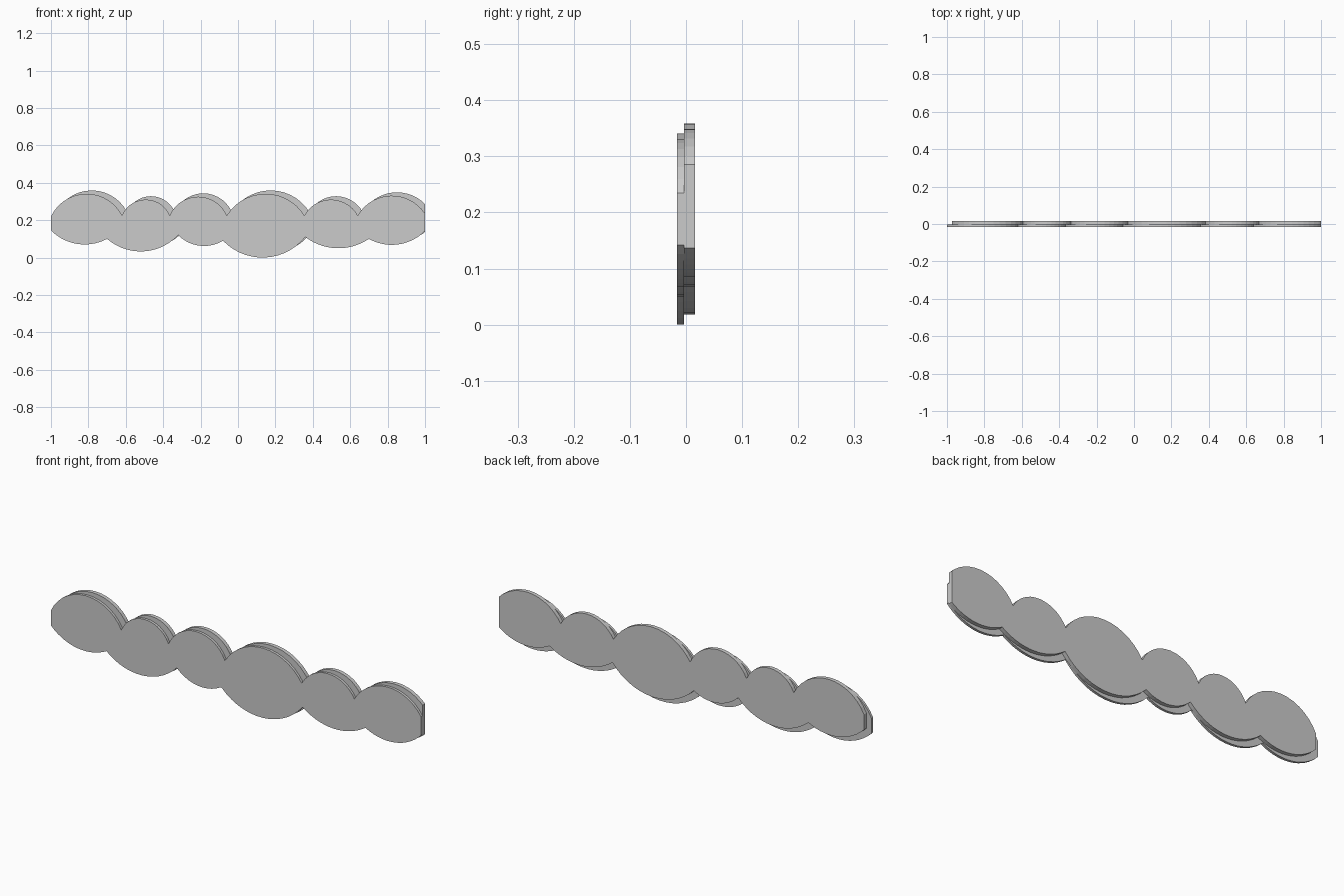
import bpy, bmesh, math
from mathutils import Vector

cube = bpy.data.objects.get("Cube")
if cube:
    bpy.data.objects.remove(cube, do_unlink=True)

grey = bpy.data.materials.new("light grey")
grey.use_nodes = True
grey.diffuse_color = (0.6, 0.6, 0.6, 1)
grey.node_tree.nodes["Principled BSDF"].inputs["Base Color"].default_value = grey.diffuse_color

# Scallops: cusp, crown, cusp, crown ... cusp
TOP = [(-1, .22), (-.81, .341), (-.62, .225), (-.485, .31), (-.365, .225), (-.2, .325),
       (-.06, .225), (.15, .341), (.355, .225), (.505, .31), (.64, .225), (.82, .331), (1, .235)]
BOTTOM = [(1, .142), (.825, .068), (.7, .1), (.53, .05), (.36, .11), (.125, 0),
          (-.08, .09), (-.18, .062), (-.32, .12), (-.53, .033), (-.7, .1), (-.82, .07), (-1, .145)]
SEGMENTS = 14


def arc(a, b, c):
    """Points on the circle from a through b to c."""
    a, b, c = Vector(a), Vector(b), Vector(c)
    u, v = b - a, c - a
    d = 2 * (u.x * v.y - u.y * v.x)
    centre = a + Vector((v.y * u.length_squared - u.y * v.length_squared,
                         u.x * v.length_squared - v.x * u.length_squared)) / d
    start, end = a - centre, c - centre
    sweep = math.atan2(start.x * end.y - start.y * end.x, start.dot(end))
    for i in range(SEGMENTS + 1):
        t = sweep * i / SEGMENTS
        yield centre + Vector((start.x * math.cos(t) - start.y * math.sin(t),
                               start.x * math.sin(t) + start.y * math.cos(t)))


def scallops(points):
    out = []
    for i in range(0, len(points) - 2, 2):
        out += list(arc(*points[i:i + 3]))[(1 if i else 0):]
    return out


def plate(name, y0, y1, dx, dz):
    """Scalloped slab, shifted by dx, dz and trimmed flush at the left end."""
    bm = bmesh.new()
    outline = scallops(TOP) + scallops(BOTTOM)
    bm.faces.new([bm.verts.new((p.x + dx, y0, p.y + dz)) for p in outline])
    if dx:
        bmesh.ops.bisect_plane(bm, geom=bm.verts[:] + bm.edges[:] + bm.faces[:],
                               plane_co=(1, 0, 0), plane_no=(1, 0, 0), clear_outer=True)
    grown = bmesh.ops.extrude_face_region(bm, geom=bm.faces[:], use_keep_orig=True)
    moved = [g for g in grown["geom"] if isinstance(g, bmesh.types.BMVert)]
    bmesh.ops.translate(bm, verts=moved, vec=(0, y1 - y0, 0))
    bmesh.ops.recalc_face_normals(bm, faces=bm.faces[:])
    mesh = bpy.data.meshes.new(name)
    bm.to_mesh(mesh)
    bm.free()
    mesh.materials.append(grey)
    bpy.context.collection.objects.link(bpy.data.objects.new(name, mesh))


# Thin front layer and thicker offset backing
plate("front_plate", -.0157, -.0035, 0, 0)
plate("back_plate", -.0035, .0157, .027, .018)
